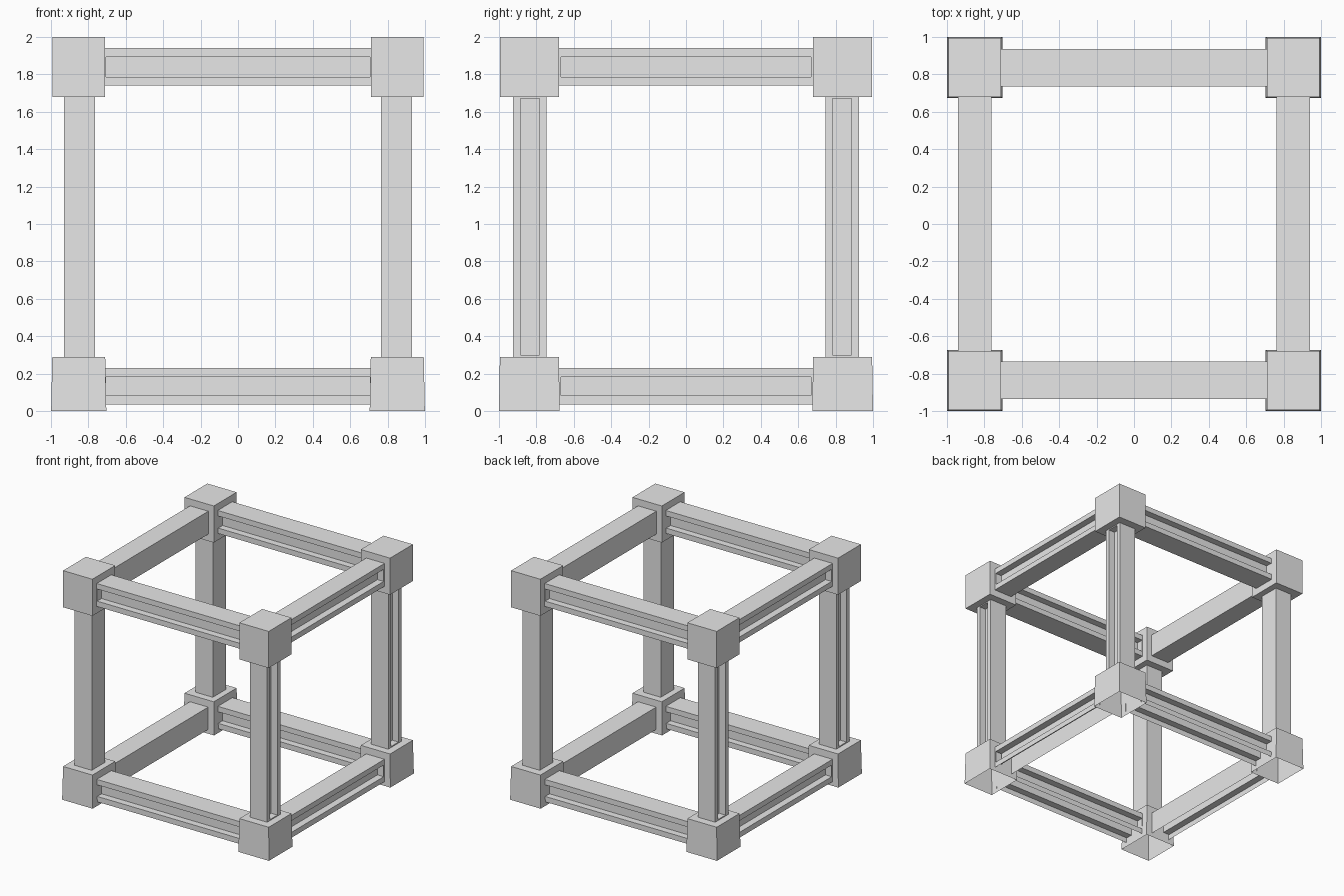
import bpy, bmesh
from mathutils import Vector

old = bpy.data.objects.get("Cube")
if old:
    bpy.data.objects.remove(old, do_unlink=True)

grey = bpy.data.materials.new("light_grey")
grey.use_nodes = True
COLOUR = (0.8, 0.8, 0.8, 1)
grey.diffuse_color = COLOUR
grey.node_tree.nodes["Principled BSDF"].inputs["Base Color"].default_value = COLOUR


def new_box(lo, hi):
    """Box mesh between two opposite corners."""
    bm = bmesh.new()
    lo, hi = Vector(lo), Vector(hi)
    bmesh.ops.create_cube(bm, size=1)
    for v in bm.verts:
        v.co = Vector([lo[k] if v.co[k] < 0 else hi[k] for k in range(3)])
    bm.normal_update()
    return bm


def face_towards(bm, direction):
    return max(bm.faces, key=lambda f: (f.normal.dot(direction), f.calc_area()))


def cut_groove(bm, direction, long_axis, depth=0.06, side=0.05, end=0.007):
    """Sink a long rectangular pocket into the face looking along direction."""
    direction = Vector(direction)
    face = face_towards(bm, direction)
    centre = face.calc_center_median()
    bmesh.ops.inset_individual(bm, faces=[face], thickness=0.01)
    for v in face.verts:
        for k in range(3):
            offset = v.co[k] - centre[k]
            if abs(offset) > 0.001:
                margin = (end if k == long_axis else side) - 0.01
                v.co[k] -= margin if offset > 0 else -margin
    floor = bmesh.ops.extrude_discrete_faces(bm, faces=[face])["faces"][0]
    for v in floor.verts:
        v.co -= direction * depth
    bm.normal_update()


def remove_faces(bm, directions):
    faces = [face_towards(bm, Vector(d)) for d in directions]
    bmesh.ops.delete(bm, geom=faces, context='FACES')


def finish(bm, name):
    mesh = bpy.data.meshes.new(name)
    bm.to_mesh(mesh)
    bm.free()
    mesh.materials.append(grey)
    bpy.context.collection.objects.link(bpy.data.objects.new(name, mesh))


def span(sign, inner, outer):
    return sorted((sign * inner, sign * outer))


X_SIDES = {"right": -1, "left": 1}
Y_SIDES = {"front": -1, "back": 1}
LEVELS = {"lower": (0.035, 0.23), "upper": (1.74, 1.94)}
DOWN = (0, 0, -1)

for x_name, sx in X_SIDES.items():
    for y_name, sy in Y_SIDES.items():
        # Corner blocks; the lower ones flare slightly and are open underneath
        x, y = span(sx, 0.71, 0.993), span(sy, 0.68, 0.995)
        finish(new_box((x[0], y[0], 1.68), (x[1], y[1], 2)),
               f"upper_block_{y_name}_{x_name}")
        bm = new_box((x[0], y[0], 0), (x[1], y[1], 0.29))
        for v in bm.verts:
            if v.co.z < 0.1:
                v.co.x += 0.006 * (1 if v.co.x > sum(x) / 2 else -1)
                v.co.y += 0.005 * (1 if v.co.y > sum(y) / 2 else -1)
        remove_faces(bm, [DOWN])
        finish(bm, f"lower_block_{y_name}_{x_name}")

        # Posts, grooved on the outer side
        x, y = span(sx, 0.765, 0.93), span(sy, 0.745, 0.925)
        bm = new_box((x[0], y[0], 0.29), (x[1], y[1], 1.68))
        cut_groove(bm, (sx, 0, 0), 2, side=0.042, end=0.012)
        remove_faces(bm, [DOWN, (0, 0, 1)])
        finish(bm, f"post_{y_name}_{x_name}")

for level, (z0, z1) in LEVELS.items():
    underside = [DOWN] if level == "lower" else []

    # Front and back beams, grooved on both sides
    for y_name, sy in Y_SIDES.items():
        y = span(sy, 0.735, 0.935)
        bm = new_box((-0.71, y[0], z0), (0.71, y[1], z1))
        for d in (-1, 1):
            cut_groove(bm, (0, d, 0), 0)
        remove_faces(bm, [(-1, 0, 0), (1, 0, 0)] + underside)
        finish(bm, f"{level}_beam_{y_name}")

    # Side beams, grooved on the outer side only
    for x_name, sx in X_SIDES.items():
        x = span(sx, 0.763, 0.94)
        bm = new_box((x[0], -0.68, z0), (x[1], 0.68, z1))
        cut_groove(bm, (sx, 0, 0), 1, end=0.015)
        remove_faces(bm, [(0, -1, 0), (0, 1, 0)] + underside)
        finish(bm, f"{level}_beam_{x_name}")
